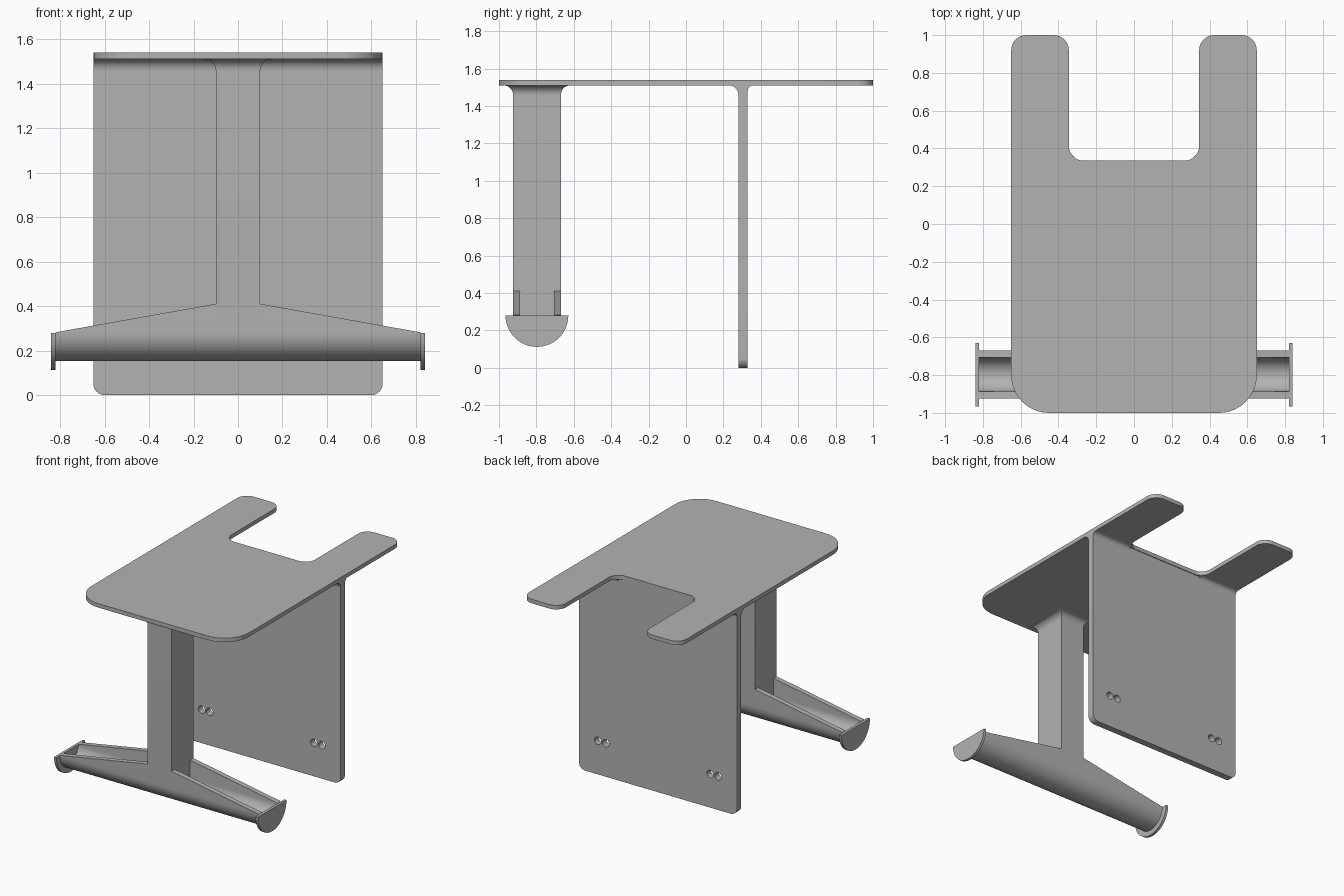
import bpy, bmesh
from math import pi, sin, cos
from mathutils import Vector

cube = bpy.data.objects.get("Cube")
if cube:
    bpy.data.objects.remove(cube, do_unlink=True)

GREY = bpy.data.materials.new("plain grey")
GREY.use_nodes = True
colour = (0.45, 0.45, 0.45, 1)
GREY.diffuse_color = colour
GREY.node_tree.nodes["Principled BSDF"].inputs["Base Color"].default_value = colour

TOP, UNDER = 1.54, 1.51          # table top faces
HALF = 0.65                      # half width of top and panel
PANEL = (0.28, 0.33)             # panel thickness range in y
LEG_Y, LEG_R, LEG_X = -0.797, 0.128, 0.10
AXLE_Z, END_X = 0.28, 0.82       # trough centre height, trough end
FILLET = 0.05


def loft(name, rings):
    """Skin a list of equal-length closed rings and cap both ends."""
    bm = bmesh.new()
    loops = [[bm.verts.new(p) for p in ring] for ring in rings]
    n = len(loops[0])
    for a, b in zip(loops, loops[1:]):
        for i in range(n):
            j = (i + 1) % n
            bm.faces.new((a[i], a[j], b[j], b[i]))
    bm.faces.new(loops[0][::-1])
    bm.faces.new(loops[-1])
    bmesh.ops.recalc_face_normals(bm, faces=bm.faces)
    mesh = bpy.data.meshes.new(name)
    bm.to_mesh(mesh)
    bm.free()
    mesh.materials.append(GREY)
    obj = bpy.data.objects.new(name, mesh)
    bpy.context.collection.objects.link(obj)
    return obj


def prism(name, outline, axis, lo, hi):
    """Extrude a 2D outline along the x, y or z axis."""
    def place(p, d):
        c = list(p)
        c.insert("xyz".index(axis), d)
        return c
    return loft(name, [[place(p, d) for p in outline] for d in (lo, hi)])


def rounded(corners, steps=10):
    """Round right-angled corners given as (u, v, radius)."""
    pts = []
    for i, (u, v, r) in enumerate(corners):
        c = Vector((u, v))
        if r == 0:
            pts.append(c)
            continue
        a = (Vector(corners[i - 1][:2]) - c).normalized() * r
        b = (Vector(corners[(i + 1) % len(corners)][:2]) - c).normalized() * r
        for k in range(steps + 1):
            t = k / steps * pi / 2
            pts.append(c + a * (1 - sin(t)) + b * (1 - cos(t)))
    return pts


def half_round(radius, steps=24):
    """Lower semicircle around the trough centre, front to back."""
    return [(LEG_Y - radius * cos(pi * k / steps),
             AXLE_Z - radius * sin(pi * k / steps)) for k in range(steps + 1)]


def fillet(name, y, side, r, x0, x1):
    """Concave strip between the panel and the underside of the top."""
    arc = [(y + side * r * (1 - cos(k * pi / 16)), UNDER - r * (1 - sin(k * pi / 16)))
           for k in range(9)]
    prism(name, [(y, UNDER)] + arc, "x", x0, x1)


# Table top with a slot at the back
SLOT_X, SLOT_Y = 0.345, 0.335
prism("table_top", rounded([
    (-HALF, -1, 0.2), (HALF, -1, 0.2), (HALF, 1, 0.08), (SLOT_X, 1, 0.08),
    (SLOT_X, SLOT_Y, 0.08), (-SLOT_X, SLOT_Y, 0.08), (-SLOT_X, 1, 0.08),
    (-HALF, 1, 0.08)]), "z", UNDER, TOP)

# Back panel with paired round holes
panel = prism("back_panel", rounded([
    (-HALF, 0, 0.05), (HALF, 0, 0.05), (HALF, UNDER, 0), (-HALF, UNDER, 0)]),
    "y", *PANEL)
for x in (-0.495, -0.43, 0.43, 0.495):
    ring = [(x + 0.028 * cos(k * pi / 12), 0.25 + 0.028 * sin(k * pi / 12))
            for k in range(24)]
    cutter = prism("hole_cutter", ring, "y", 0.2, 0.4)
    cutter.hide_render = True
    cut = panel.modifiers.new("hole", "BOOLEAN")
    cut.object = cutter
    cut.solver = "EXACT"
    bpy.context.view_layer.objects.active = panel
    bpy.ops.object.modifier_apply(modifier=cut.name)
    bpy.data.objects.remove(cutter, do_unlink=True)

# Fillets joining panel and top
fillet("panel_front_fillet", PANEL[0], -1, FILLET, -HALF, HALF)
for side, word in ((1, "left"), (-1, "right")):
    x0, x1 = sorted((side * 0.32, side * HALF))
    fillet(word + "_panel_back_fillet", PANEL[1], 1, 0.03, x0, x1)

# Column with rounded foot
column_top = UNDER - FILLET
prism("column", [(LEG_Y - LEG_R, column_top)] + half_round(LEG_R)
      + [(LEG_Y + LEG_R, column_top)], "x", -LEG_X, LEG_X)

# Flare where the column meets the top
rings = []
for k in range(9):
    t = k * pi / 16
    grow, z = FILLET * (1 - cos(t)), column_top + FILLET * sin(t)
    rings.append([(sx * (LEG_X + grow), LEG_Y + sy * (LEG_R + grow), z)
                  for sx, sy in ((-1, -1), (1, -1), (1, 1), (-1, 1))])
loft("column_flare", rings)

# Tapered open troughs and their end plates
INNER = LEG_R - 0.038
for side, word in ((1, "left"), (-1, "right")):
    rings = []
    for x, rim in ((LEG_X, 0.41), (END_X, AXLE_Z + 0.002)):
        section = ([(LEG_Y - LEG_R, rim)] + half_round(LEG_R)
                   + [(LEG_Y + LEG_R, rim), (LEG_Y + INNER, rim)]
                   + half_round(INNER)[::-1] + [(LEG_Y - INNER, rim)])
        rings.append([(side * x, y, z) for y, z in section])
    loft(word + "_foot_trough", rings)
    prism(word + "_foot_end_plate", half_round(0.168), "x",
          side * END_X, side * (END_X + 0.02))

# Smooth the curves and keep hard edges
for obj in bpy.context.scene.objects:
    obj.select_set(obj.type == "MESH")
bpy.context.view_layer.objects.active = panel
bpy.ops.object.shade_smooth_by_angle(angle=pi / 6)
